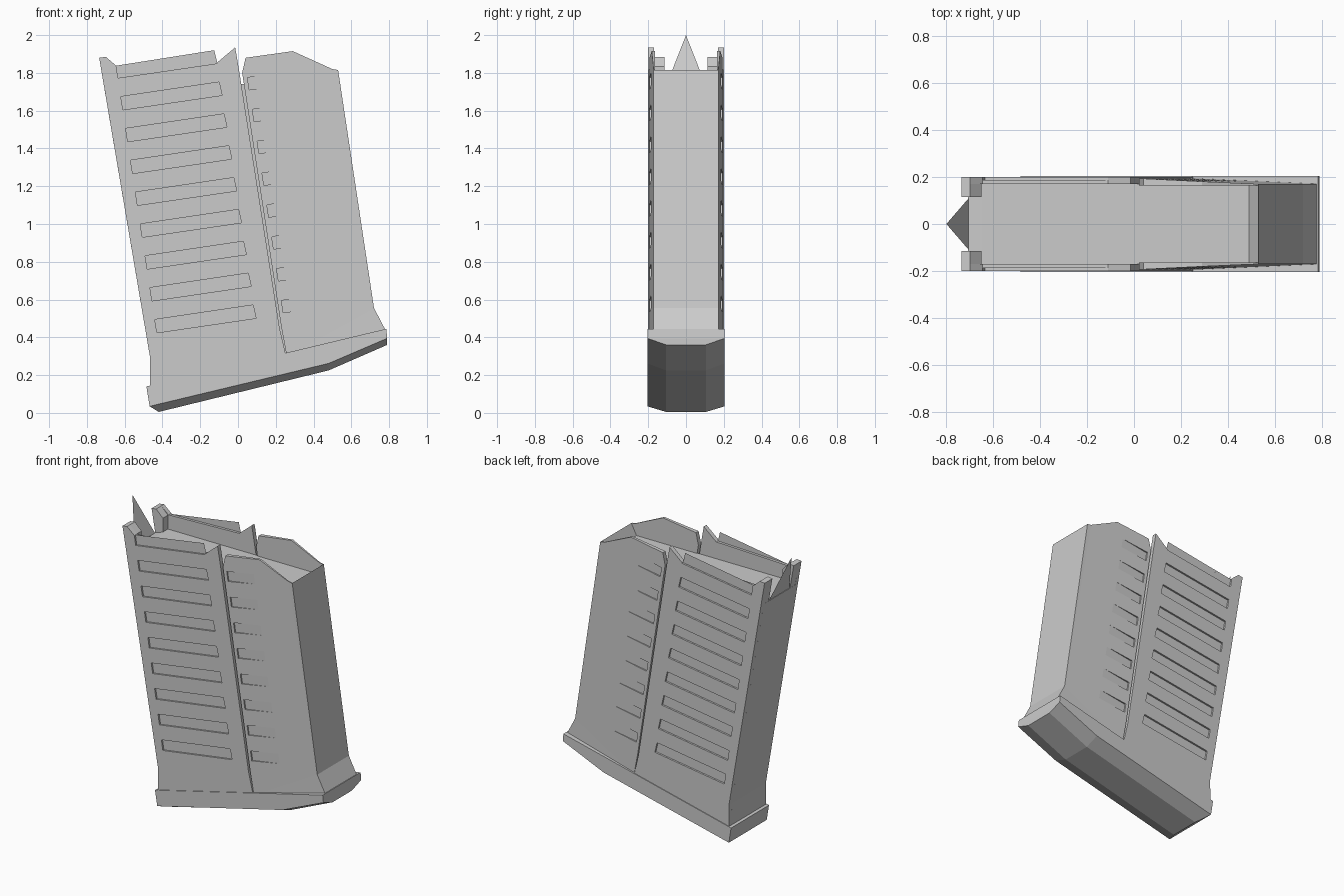
import bpy, bmesh

if "Cube" in bpy.data.objects:
    bpy.data.objects.remove(bpy.data.objects["Cube"])


def make(name, verts, faces, fix=True):
    me = bpy.data.meshes.new(name)
    me.from_pydata(verts, [], faces)
    if fix:
        bm = bmesh.new()
        bm.from_mesh(me)
        bmesh.ops.recalc_face_normals(bm, faces=bm.faces)
        bm.to_mesh(me)
        bm.free()
    ob = bpy.data.objects.new(name, me)
    bpy.context.collection.objects.link(ob)
    return ob


def prism(name, profile, inner, outer):
    """Extrude an XZ profile between two y depths (outer may be a function)."""
    n = len(profile)
    far = outer if callable(outer) else (lambda x, z: outer)
    verts = [(x, inner, z) for x, z in profile]
    verts += [(x, far(x, z), z) for x, z in profile]
    faces = [tuple(range(n)), tuple(range(n, 2 * n))]
    faces += [(i, (i + 1) % n, n + (i + 1) % n, n + i) for i in range(n)]
    return make(name, verts, faces)


def activate(ob):
    bpy.context.view_layer.objects.active = ob
    ob.select_set(True)


def mirror_y(ob):
    activate(ob)
    m = ob.modifiers.new("mirror", 'MIRROR')
    m.use_axis = (False, True, False)
    m.use_mirror_merge = False
    bpy.ops.object.modifier_apply(modifier=m.name)


def cut_slots(ob, slot, rows, floor):
    """Cut a column of slanted slots, each row shifted along the lean."""
    verts, faces = [], []
    for r in rows:
        b = len(verts)
        for y in (floor, -0.3):
            verts += [(x + 0.0257 * r, y, z - 0.1686 * r) for x, z in slot]
        faces += [(b, b + 1, b + 2, b + 3), (b + 4, b + 5, b + 6, b + 7)]
        faces += [(b + i, b + (i + 1) % 4, b + 4 + (i + 1) % 4, b + 4 + i) for i in range(4)]
    cutter = make("slot_cutter", verts, faces)
    # separate islands need consistent outward normals
    cutter.hide_render = True
    m = ob.modifiers.new("slots", 'BOOLEAN')
    m.operation, m.object, m.solver = 'DIFFERENCE', cutter, 'EXACT'
    activate(ob)
    bpy.ops.object.modifier_apply(modifier=m.name)
    bpy.data.objects.remove(cutter)


# central body with the flat inner top
prism("body_core", [(-0.708, 1.72), (-0.65, 1.74), (0.49, 1.74), (0.53, 1.815),
                    (0.72, 0.555), (0.78, 0.44), (-0.467, 0.14), (-0.465, 0.29)], -0.17, 0.17)

# rear side panels with nine slots
rear = prism("rear_side_panel", [(-0.735, 1.88), (-0.70, 1.885), (-0.645, 1.838), (-0.11, 1.855),
                                 (-0.015, 1.935), (0.008, 1.80), (0.22, 0.45), (0.255, 0.30),
                                 (-0.467, 0.13), (-0.465, 0.29)], -0.17, -0.20)
cut_slots(rear, [(-0.646, 1.843), (-0.126, 1.92), (-0.11, 1.85), (-0.635, 1.773)], range(9), -0.188)
mirror_y(rear)


# front side panels, tapering toward the front edge
def taper(x, z):
    t = (x + 0.157 * (z - 1.8) - 0.02) / 0.5
    return -0.195 + 0.024 * min(max(t, 0), 1)


front = prism("front_side_panel", [(0.022, 1.80), (0.04, 1.88), (0.29, 1.915), (0.50, 1.82),
                                   (0.53, 1.815), (0.72, 0.555), (0.78, 0.44),
                                   (0.258, 0.30), (0.23, 0.45)], -0.165, taper)
bm = bmesh.new()
bm.from_mesh(front.data)
bmesh.ops.triangulate(bm, faces=bm.faces)
bm.to_mesh(front.data)
bm.free()
cut_slots(front, [(0.05, 1.775), (0.37, 1.825), (0.38, 1.76), (0.06, 1.71)], range(8), -0.184)
mirror_y(front)

# raised rear corner lips
lips = prism("rear_lip", [(-0.735, 1.88), (-0.70, 1.885), (-0.65, 1.835), (-0.65, 1.70),
                          (-0.704, 1.70)], -0.115, -0.199)
mirror_y(lips)

# thin inward-facing sheets above the top slots
top = [(-0.646, 1.838), (-0.126, 1.92), (-0.11, 1.855)]
make("upper_side_sheets", [(x, y, z) for y in (-0.188, 0.188) for x, z in top],
     [(0, 1, 2), (5, 4, 3)], fix=False)
sheets = bpy.data.objects["upper_side_sheets"].data
if sheets.polygons[0].normal.y < 0:
    sheets.flip_normals()

# pointed rear tab
make("rear_tab", [(-0.705, -0.11, 1.72), (-0.705, 0.11, 1.72), (-0.80, 0, 2.0)],
     [(0, 1, 2)], fix=False)

# base plate lofted through three hexagonal stations
stations = [((-0.485, 0.14), (-0.468, 0.035), (-0.42, 0.005)),
            ((0.48, 0.372), (0.48, 0.262), (0.48, 0.225)),
            ((0.785, 0.445), (0.79, 0.395), (0.79, 0.36))]
verts, faces = [], []
for t, s, b in stations:
    for (x, z), y in ((t, -0.205), (s, -0.205), (b, -0.105), (b, 0.105), (s, 0.205), (t, 0.205)):
        verts.append((x, y, z))
for k in range(2):
    faces += [(6 * k + i, 6 * k + (i + 1) % 6, 6 * k + 6 + (i + 1) % 6, 6 * k + 6 + i)
              for i in range(6)]
for k in (0, 12):
    faces += [(k, k + 1, k + 4, k + 5), (k + 1, k + 2, k + 3, k + 4)]
make("base_plate", verts, faces)
